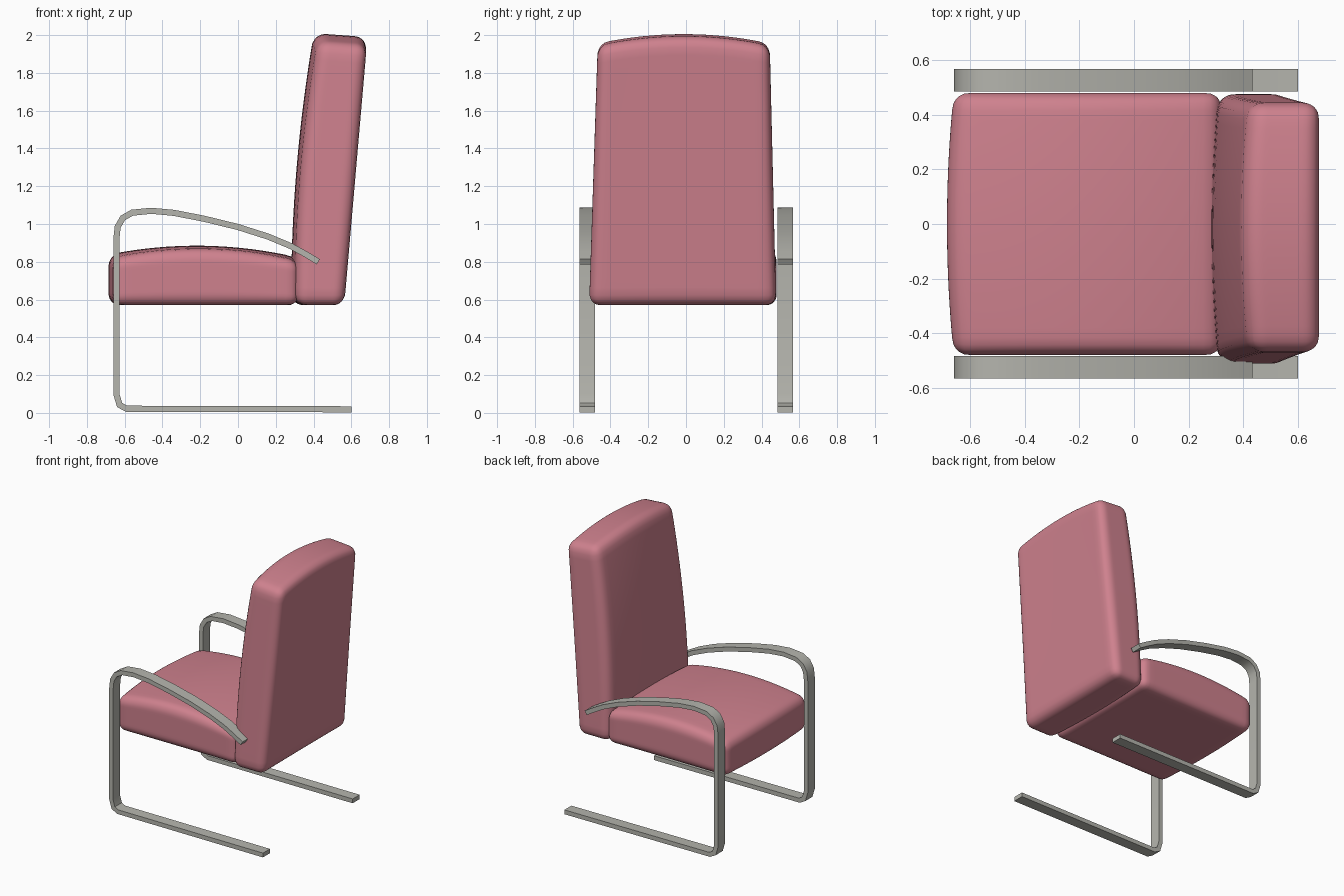
import bpy, bmesh
from math import sin, pi, radians
from mathutils import Vector

cube = bpy.data.objects.get("Cube")
if cube:
    bpy.data.objects.remove(cube, do_unlink=True)


def material(name, rgb):
    m = bpy.data.materials.new(name)
    m.use_nodes = True
    m.diffuse_color = (*rgb, 1)
    m.node_tree.nodes["Principled BSDF"].inputs["Base Color"].default_value = (*rgb, 1)
    return m


pink = material("rose upholstery", (0.62, 0.22, 0.27))
grey = material("satin metal", (0.46, 0.46, 0.42))


def finish(bm, name, mat, angle):
    bmesh.ops.recalc_face_normals(bm, faces=bm.faces)
    mesh = bpy.data.meshes.new(name)
    bm.to_mesh(mesh)
    bm.free()
    mesh.materials.append(mat)
    obj = bpy.data.objects.new(name, mesh)
    bpy.context.collection.objects.link(obj)
    bpy.ops.object.select_all(action='DESELECT')
    obj.select_set(True)
    bpy.context.view_layer.objects.active = obj
    bpy.ops.object.shade_smooth_by_angle(angle=radians(angle))


def cushion(name, size, radius, shape):
    """Rounded box centred on the origin, then moulded by shape(point, unit)."""
    half = Vector(size) / 2
    bm = bmesh.new()
    bmesh.ops.create_cube(bm, size=2)
    bmesh.ops.subdivide_edges(bm, edges=bm.edges[:], cuts=23, use_grid_fill=True)
    for v in bm.verts:
        p = Vector([sin(c * pi / 2) * h for c, h in zip(v.co, half)])
        core = Vector([max(radius - h, min(h - radius, c)) for c, h in zip(p, half)])
        p = core + (p - core).normalized() * radius
        v.co = shape(p, Vector([c / h for c, h in zip(p, half)]))
    finish(bm, name, pink, 60)


# Seat: flat base, crowned top, gently bowed front
def seat_shape(p, u):
    rise = (u.z + 1) / 2
    crown = 0.055 * (1 - u.x ** 2) + 0.02 * (1 - u.y ** 2)
    bow = 0.025 * (1 - u.y ** 2) * (1 - u.x) / 2
    return Vector((p.x - 0.17 - bow, p.y, p.z + 0.69 + rise * (crown - 0.008 * u.x)))


cushion("seat_cushion", (0.98, 0.96, 0.24), 0.055, seat_shape)


# Back: leaning and tapering, bulged front, crowned top
def back_shape(p, u):
    rise = (u.z + 1) / 2
    bulge = (1 - u.z ** 2) * 0.032 + (1 - u.y ** 2) * 0.026
    x = p.x + 0.435 + 0.12 * rise - bulge * (1 - u.x) / 2
    y = p.y * (1 - 0.08 * rise) - 0.018 + 0.006 * rise
    z = p.z + 1.26 + rise * (0.05 * (1 - u.y ** 2) - 0.01 * u.x)
    return Vector((x, y, z))


cushion("back_cushion", (0.255, 0.99, 1.38), 0.06, back_shape)

# Cantilever rails: one bent flat bar on each side, given by its centre line
path = [(0.60, 0.019), (-0.59, 0.022), (-0.627, 0.042), (-0.644, 0.1),
        (-0.644, 0.92), (-0.637, 0.985), (-0.61, 1.032), (-0.56, 1.06),
        (-0.46, 1.07), (-0.34, 1.059), (-0.18, 1.028), (0.0, 0.984),
        (0.16, 0.933), (0.28, 0.883), (0.36, 0.839), (0.425, 0.80)]


def rail(name, y0, y1, thick=0.032):
    pts = [Vector(p) for p in path]
    dirs = [(b - a).normalized() for a, b in zip(pts, pts[1:])]
    bm = bmesh.new()
    rings = []
    for i, p in enumerate(pts):
        a, b = dirs[max(i - 1, 0)], dirs[min(i, len(dirs) - 1)]
        t = (a + b).normalized()
        n = Vector((-t.y, t.x)) * thick / 2 / t.dot(a)
        rings.append([bm.verts.new((q.x, y, q.y)) for q, y in
                      ((p + n, y0), (p + n, y1), (p - n, y1), (p - n, y0))])
    for r, s in zip(rings, rings[1:]):
        for k in range(4):
            j = (k + 1) % 4
            bm.faces.new((r[k], r[j], s[j], s[k]))
    bm.faces.new(rings[0])
    bm.faces.new(rings[-1])
    finish(bm, name, grey, 40)


rail("right_side_rail", -0.565, -0.483)
rail("left_side_rail", 0.485, 0.567)
